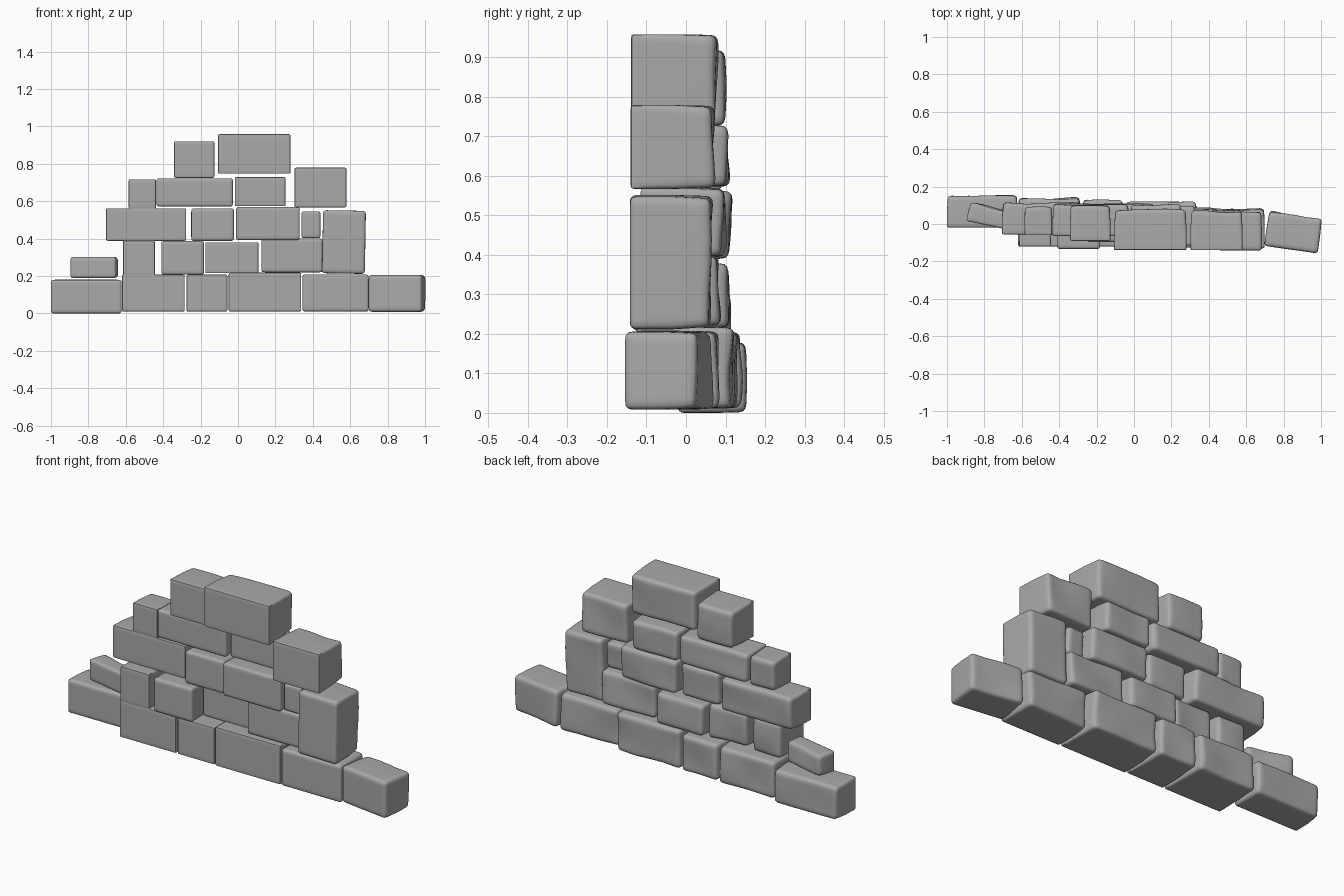
import bpy, bmesh, math
from mathutils import Vector, noise

if "Cube" in bpy.data.objects:
    bpy.data.objects.remove(bpy.data.objects["Cube"])

R = 0.035  # width of the dense edge band on each stone

stone_mat = bpy.data.materials.new("dark_grey_stone")
stone_mat.diffuse_color = (0.4, 0.4, 0.4, 1)
stone_mat.use_nodes = True
stone_mat.node_tree.nodes["Principled BSDF"].inputs["Base Color"].default_value = stone_mat.diffuse_color


def axis_pos(t, h):
    """Spread the even grid so that rows gather near the stone's edges."""
    k = round(abs(t) * 5)
    d = (0, (h - R) * 0.5, h - R, h - 0.65 * R, h - 0.28 * R, h)[k]
    return math.copysign(d, t)


def stone(name, x0, x1, z0, z1, y0, y1, front_r=0.006, yaw=0, roll=0):
    """Rounded block: dressed flat front, rougher and rounder back."""
    h = Vector(((x1 - x0) / 2, (y1 - y0) / 2, (z1 - z0) / 2))
    c = Vector(((x0 + x1) / 2, (y0 + y1) / 2, (z0 + z1) / 2))
    bm = bmesh.new()
    bmesh.ops.create_cube(bm, size=2)
    bmesh.ops.subdivide_edges(bm, edges=bm.edges[:], cuts=9, use_grid_fill=True)
    for v in bm.verts:
        p = Vector([axis_pos(v.co[i], h[i]) for i in range(3)])
        w = (p.y / h.y + 1) / 2
        r = front_r + (max(0.02, front_r) - front_r) * w
        inner = Vector([max(-h[i] + r, min(h[i] - r, p[i])) for i in range(3)])
        d = p - inner
        if d.length > 1e-6:
            p = inner + d.normalized() * r
        # worn, uneven surface that fades out toward the front
        w = max(0, p.y / h.y)
        n = 0.5 + 0.5 * noise.noise((p + c) * 6)
        m = 0.5 + 0.5 * noise.noise((p + c) * 5 + Vector((5.3, 3.1, 8.7)))
        p.y -= 0.022 * w * n
        p.x *= 1 - 0.06 * w * m
        p.z *= 1 - 0.06 * w * n
        v.co = p
    bmesh.ops.recalc_face_normals(bm, faces=bm.faces[:])
    me = bpy.data.meshes.new(name)
    bm.to_mesh(me)
    bm.free()
    me.materials.append(stone_mat)
    ob = bpy.data.objects.new(name, me)
    bpy.context.collection.objects.link(ob)
    ob.location = c
    ob.rotation_euler = (0, math.radians(roll), math.radians(yaw))
    bpy.ops.object.select_all(action='DESELECT')
    ob.select_set(True)
    bpy.context.view_layer.objects.active = ob
    bpy.ops.object.shade_smooth_by_angle(angle=math.radians(50))


# each course: (x0, x1, z0, z1, y0, y1, front radius, yaw, roll)
courses = {
    "base_stone": [
        (-1.0, -0.622, 0.0, 0.18, -0.02, 0.162, 0.013),
        (-0.62, -0.285, 0.01, 0.207, -0.12, 0.148),
        (-0.275, -0.057, 0.01, 0.207, -0.12, 0.138),
        (-0.05, 0.338, 0.01, 0.218, -0.125, 0.128),
        (0.345, 0.699, 0.01, 0.208, -0.13, 0.09, 0.012),
        (0.708, 0.997, 0.008, 0.206, -0.138, 0.06, 0.018, -8),
    ],
    "second_course_stone": [
        (-0.888, -0.642, 0.19, 0.302, -0.01, 0.10, 0.01, -12),
        (-0.615, -0.445, 0.2, 0.39, -0.12, 0.088),
        (-0.41, -0.182, 0.207, 0.387, -0.133, 0.085, 0.012),
        (-0.175, 0.11, 0.215, 0.38, -0.045, 0.115),
        (0.125, 0.452, 0.22, 0.4, -0.10, 0.095, 0.01),
    ],
    "tall_end_stone": [(0.452, 0.681, 0.213, 0.55, -0.142, 0.075, 0.016, 0, 1)],
    "third_course_stone": [
        (-0.706, -0.277, 0.388, 0.562, -0.055, 0.122),
        (-0.25, -0.022, 0.388, 0.562, -0.095, 0.09, 0.012),
        (-0.01, 0.33, 0.393, 0.569, -0.115, 0.11, 0.01),
        (0.34, 0.44, 0.402, 0.545, -0.10, 0.065, 0.01),
    ],
    "fourth_course_stone": [
        (-0.585, -0.438, 0.56, 0.717, -0.06, 0.10),
        (-0.435, -0.028, 0.572, 0.722, -0.065, 0.115, 0.01),
        (-0.017, 0.254, 0.573, 0.729, -0.04, 0.115),
        (0.302, 0.58, 0.567, 0.779, -0.14, 0.08),
    ],
    "top_stone": [
        (-0.342, -0.126, 0.725, 0.92, -0.09, 0.11),
        (-0.107, 0.281, 0.747, 0.958, -0.139, 0.085),
    ],
}

for course, blocks in courses.items():
    for i, b in enumerate(blocks):
        stone(f"{course}_{i + 1}", *b)
